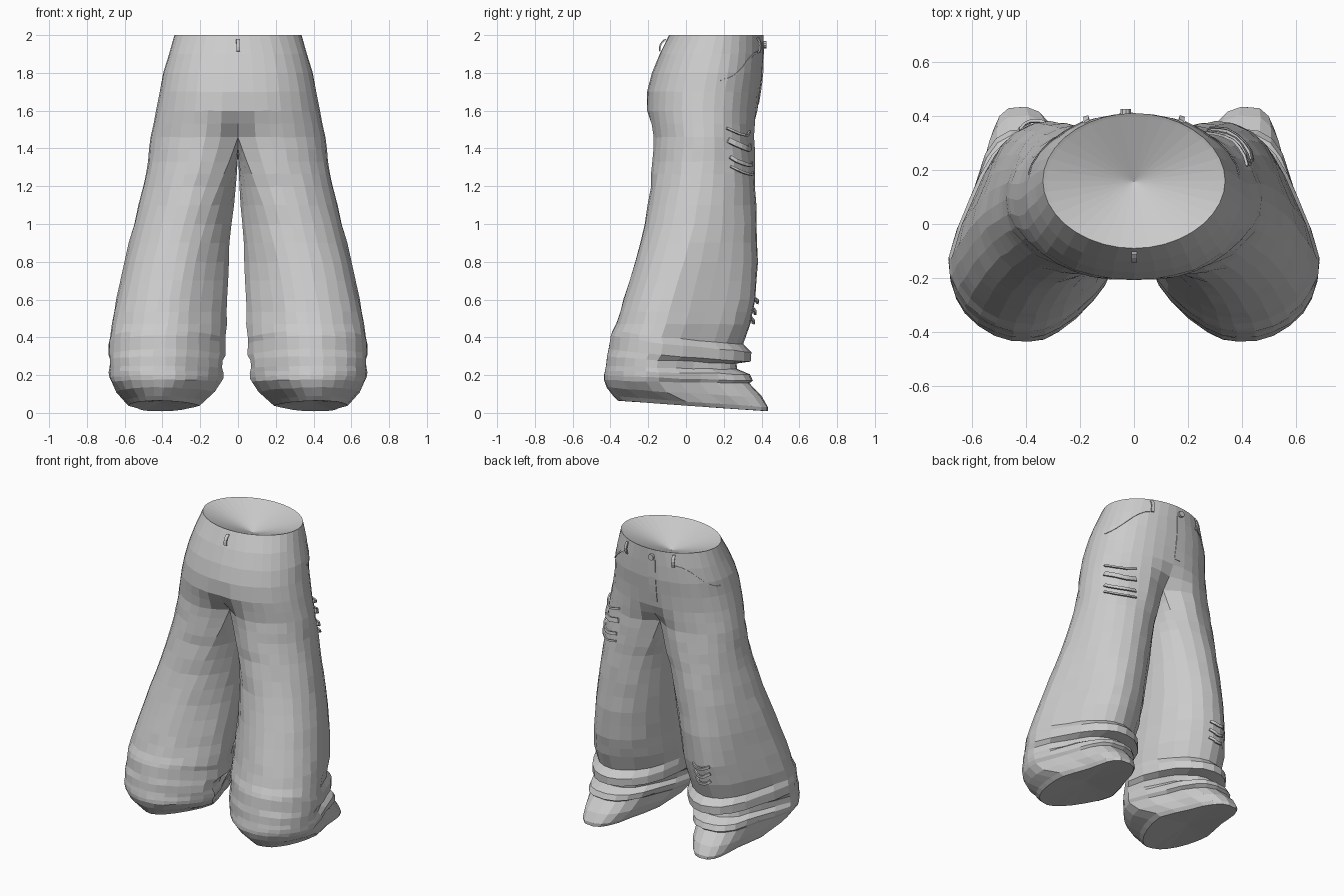
import bpy, bmesh, math, random
from math import sin, cos, pi, radians, exp
from mathutils import Vector
from mathutils.bvhtree import BVHTree

if "Cube" in bpy.data.objects:
    bpy.data.objects.remove(bpy.data.objects["Cube"])

random.seed(4)
denim = bpy.data.materials.new("grey denim")
denim.diffuse_color = (0.6, 0.6, 0.6, 1)
denim.use_nodes = True
denim.node_tree.nodes["Principled BSDF"].inputs["Base Color"].default_value = denim.diffuse_color
ARC, INNER = 18, 8          # outer arc steps and inner-thigh steps per leg


def clamp(v):
    return min(1, max(0, v))


def add_object(name, bm):
    bmesh.ops.recalc_face_normals(bm, faces=bm.faces[:])
    me = bpy.data.meshes.new(name)
    bm.to_mesh(me)
    bm.free()
    me.materials.append(denim)
    ob = bpy.data.objects.new(name, me)
    bpy.context.collection.objects.link(ob)
    return ob


def spow(v, e):
    return math.copysign(abs(v) ** e, v)


def hip_ring(z, rx, yb, yf, cleft):
    # half of the hip section, from centre back round the side to centre front
    cy, ry = (yb + yf) / 2, (yf - yb) / 2
    e = 1.02 if z > 1.95 else 0.93
    ring = []
    for i in range(ARC + 1):
        t = -pi / 2 + pi * i / ARC
        x = rx * spow(cos(t), e) if 0 < i < ARC else 0
        y = ry * spow(sin(t), e) * (1 - cleft * exp(-(x / 0.09) ** 2))
        ring.append(Vector((x, cy + y, z)))
    return ring


def leg_ring(z, xi, xo, yb, yf, pinch=0, tilt=0, hip=0):
    # egg section, widest behind the middle; pinch draws in the front for folds,
    # hip blends towards the crotch section
    cx, rx = (xi + xo) / 2, (xo - xi) / 2
    low = clamp((1.4 - z) / 0.8)             # how far down the leg shape is developed
    foot = clamp((0.3 - z) / 0.15)           # rounded toe at the bottom
    k = 0.5 - 0.13 * low + 0.1 * clamp((0.12 - z) / 0.06)
    cy = yb + k * (yf - yb)
    ring = []
    for i in range(ARC + INNER):
        a = -120 + 240 * i / ARC if i <= ARC else 120 + 120 * (i - ARC) / INNER
        c, s = cos(radians(a)), sin(radians(a))
        ry = yf - cy if s > 0 else cy - yb
        p = 1 - pinch * clamp(s + 0.35)
        w = 1
        if s > 0:
            w -= clamp(s / 0.5) * (0.17 * low * (1 - foot) * (c > 0) + 0.24 * foot)
            c = spow(c, 1 - 0.28 * foot)
        elif c < 0:
            w += 0.25 * low * s              # chamfered inner back
        shift = s * s * (0.025 * low if s < 0 else 0.035 * foot)
        v = Vector((cx + shift + rx * c * p * w, cy + ry * s * p, z + tilt * s))
        if hip:
            q = crotch[i]
            v = v.lerp(Vector((q.x, q.y + (cy - .095) * .5, v.z)), hip)
        ring.append(v)
    return ring


# Hips: z, half width, back, front, crease depth
hips = [hip_ring(*r) for r in (
    (2.0, .337, -.09, .41, 0), (1.9, .365, -.14, .41, 0), (1.8, .395, -.18, .405, 0),
    (1.7, .413, -.207, .395, .0), (1.6, .432, -.212, .387, .03), (1.53, .447, -.20, .382, .15),
    (1.46, .462, -.19, .38, .35))]
# Crotch seam closes the last hip ring into a leg ring
crotch = [v.copy() for v in hips[-1]]
for j in range(1, INNER):
    f = j / INNER
    p = crotch[ARC].lerp(crotch[0], f)
    p.z -= 0.08 * sin(pi * f)
    crotch.append(p)
# Legs: z, inner x, outer x, back, front, front pinch, tilt, hip blend
legs = [crotch] + [leg_ring(*r) for r in (
    (1.33, .01, .505, -.185, .376, 0, 0, .65), (1.2, .015, .525, -.19, .375, 0, 0, .35),
    (1.0, .025, .56, -.22, .38, 0, 0, .1),
    (.8, .034, .602, -.27, .38), (.6, .042, .645, -.33, .37), (.47, .045, .67, -.37, .34),
    (.40, .047, .68, -.39, .315, .03, -.035), (.365, .05, .685, -.40, .345, 0, -.045),
    (.305, .05, .687, -.41, .345, 0, -.035), (.28, .055, .687, -.42, .31, .09, -.02),
    (.24, .058, .687, -.425, .305, .08, -.01), (.215, .06, .687, -.43, .345, .01, -.01),
    (.185, .06, .684, -.437, .36, .01, -.015), (.165, .068, .675, -.437, .35, .03, -.01),
    (.11, .105, .645, -.42, .405, .01, -.025), (.06, .165, .60, -.385, .435, 0, -.03),
    (.037, .19, .58, -.36, .435, 0, -.028))]


def refine(rings, limit):
    # extra rows between far-apart rings
    out = [rings[0]]
    for a, b in zip(rings, rings[1:]):
        n = 2 if abs(a[0].z - b[0].z) > limit else 1
        out += [[p.lerp(q, k / n) for p, q in zip(a, b)] for k in range(1, n + 1)]
    return out


bm = bmesh.new()


def verts_for(ring, amount):
    out = []
    for p in ring:
        n = Vector([random.uniform(-amount, amount) for _ in range(3)])
        if p.x < 1e-5:
            n.x = 0
        out.append(bm.verts.new(p + n))
    return out


def bridge(bm, a, b, closed):
    for i in range(len(a) if closed else len(a) - 1):
        j = (i + 1) % len(a)
        bm.faces.new((a[i], a[j], b[j], b[i]))


# Trousers: hip shell, then leg tube
rows = [verts_for(r, .002 if k else 0) for k, r in enumerate(refine(hips, .11))]
for a, b in zip(rows, rows[1:]):
    bridge(bm, a, b, False)
last = rows[-1] + verts_for(crotch[ARC + 1:], 0)
for r in refine(legs, .11)[1:]:
    new = verts_for(r, .003 if r[0].z > .1 else .001)
    bridge(bm, last, new, True)
    last = new
# Sunken sole fan under each leg
mid = sum((v.co for v in last), Vector()) / len(last)
tip = bm.verts.new(mid + Vector((0, 0, .02)))
for i in range(len(last)):
    bm.faces.new((last[i], last[(i + 1) % len(last)], tip))
# Waist lip and sunken fan
lip = [bm.verts.new((v.co.x * .96, .16 + (v.co.y - .16) * .96, 1.995)) for v in rows[0]]
bridge(bm, rows[0], lip, False)
tip = bm.verts.new((0, .157, 1.89))
for a, b in zip(lip, lip[1:]):
    bm.faces.new((a, b, tip))
# Mirror to the other side and weld the centre line
geo = bmesh.ops.duplicate(bm, geom=bm.verts[:] + bm.edges[:] + bm.faces[:])["geom"]
for g in geo:
    if isinstance(g, bmesh.types.BMVert):
        g.co.x = -g.co.x
bmesh.ops.remove_doubles(bm, verts=[v for v in bm.verts if abs(v.co.x) < 1e-4], dist=1e-5)
# The left leg stands slightly further out on the inside
for v in bm.verts:
    if v.co.x < 0 and v.co.z < 1.3:
        v.co.x -= .015 * clamp((1.3 - v.co.z) / .4) * clamp((.45 + v.co.x) / .3)
bmesh.ops.recalc_face_normals(bm, faces=bm.faces[:])
surface = BVHTree.FromBMesh(bm)
add_object("trousers", bm)


def strip(name, pts, width, lift=.004, thick=.006, sag=0):
    # thin cloth band laid along the surface; sag bows it outwards
    bm = bmesh.new()
    base = [surface.find_nearest(Vector(p))[:2] for p in pts]
    prev = None
    for i, (co, n) in enumerate(base):
        d = base[min(i + 1, len(base) - 1)][0] - base[max(i - 1, 0)][0]
        side = d.cross(n).normalized() * width / 2
        out = n * (lift + sag * sin(pi * i / (len(base) - 1)))
        ring = [bm.verts.new(co + out + s * side + h * n) for s, h in
                ((-1, -thick), (1, -thick), (1, thick), (-1, thick))]
        if prev:
            bridge(bm, prev, ring, True)
        else:
            bm.faces.new(ring)
        prev = ring
    bm.faces.new(prev)
    add_object(name, bm)


# Belt loops
for x, y, name in ((.17, .37, "belt_loop_right"), (-.17, .37, "belt_loop_left"), (0, -.12, "belt_loop_rear")):
    strip(name, [(x, y, 1.985 - .02 * k) for k in range(5)], .02, .006, .004, .012)
# Pocket openings
for s, name in ((1, "pocket_edge_right"), (-1, "pocket_edge_left")):
    strip(name, [(s * (.19 + .19 * sin(a)), .38 - .2 * (1 - cos(a)), 1.76 + .15 * cos(a) ** 2)
                 for a in [pi / 2 * k / 8 for k in range(9)]], .01, 0, .004)
# Fly flap
strip("fly", [(-.03, .42, 1.93 - .06 * k) for k in range(6)], .05, 0, .004)
# Torn bands at the thigh and the shin
for k, (z, w) in enumerate(((1.49, .012), (1.42, .03), (1.33, .02), (1.28, .012))):
    strip("thigh_tear_%d" % k, [(.30 + .028 * i, .42 - .028 * i, z - .03 * sin(pi * i / 6) + .005 * i)
                                for i in range(7)], w, .004, .005, .02)
for k, z in enumerate((.60, .54, .49)):
    strip("shin_tear_%d" % k, [(-.30 - .03 * i, .40, z - .02 * sin(pi * i / 5)) for i in range(6)],
          .018, .004, .005, .015)

# Waist button
bpy.ops.mesh.primitive_cylinder_add(vertices=10, radius=.02, depth=.02,
                                    location=(-.03, .415, 1.95), rotation=(pi / 2, 0, 0))
button = bpy.context.object
button.name = "button"
button.data.materials.append(denim)
